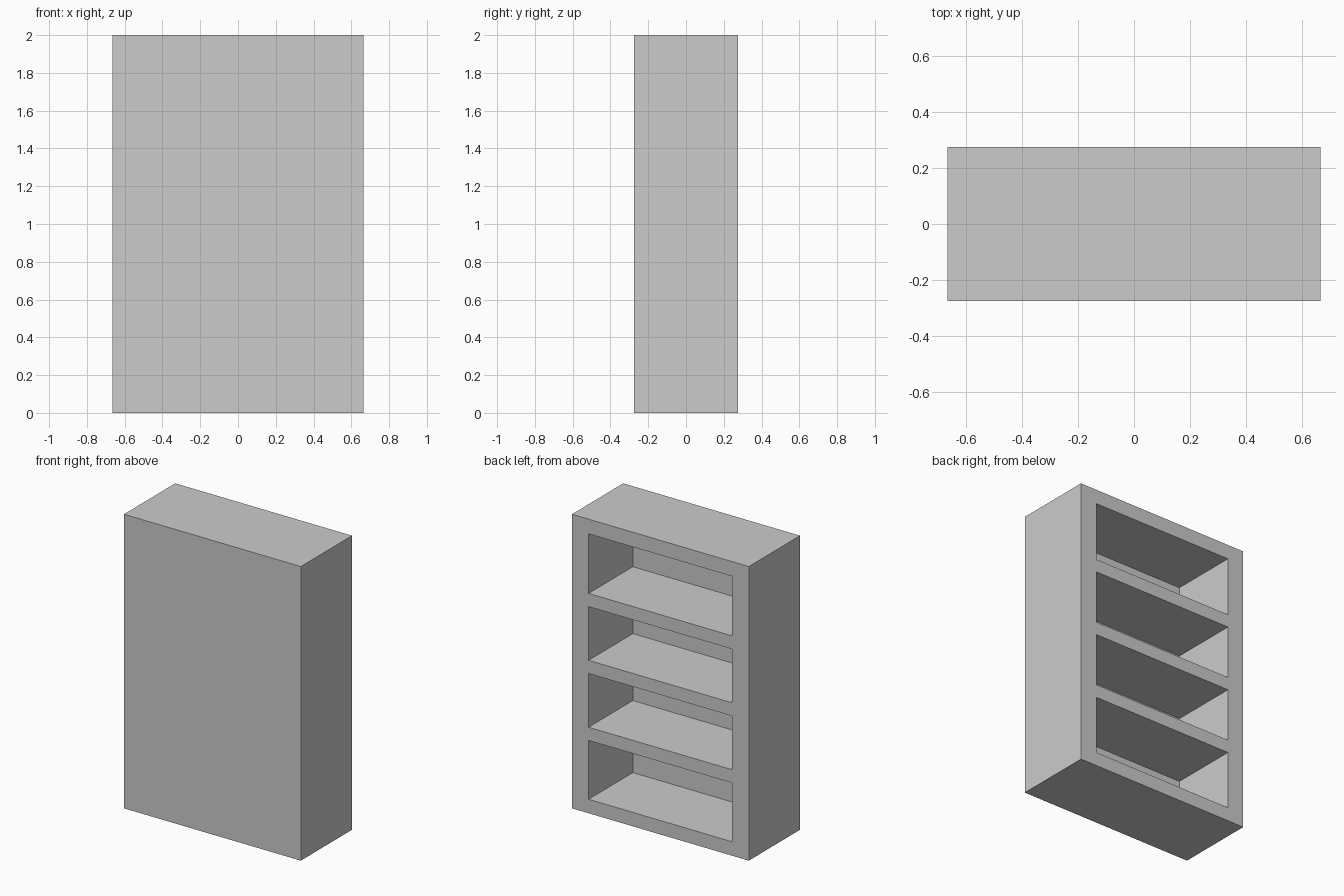
import bpy, bmesh

if "Cube" in bpy.data.objects:
    bpy.data.objects.remove(bpy.data.objects["Cube"])

W, D, H = 0.665, 0.275, 2.0     # half width, half depth, height
SPLIT = 0.045                   # seam between front and rear layers
E = 0.1                         # oversize so cutters clear the outer faces
L, R, T, B = -W - E, W + E, H + E, -E


def prism(name, pts, y0, y1):
    """Closed prism from an x-z outline, running from y0 to y1."""
    bm = bmesh.new()
    face = bm.faces.new([bm.verts.new((x, y0, z)) for x, z in pts])
    ext = bmesh.ops.extrude_face_region(bm, geom=[face])
    verts = [v for v in ext["geom"] if isinstance(v, bmesh.types.BMVert)]
    bmesh.ops.translate(bm, verts=verts, vec=(0, y1 - y0, 0))
    bmesh.ops.recalc_face_normals(bm, faces=bm.faces)
    me = bpy.data.meshes.new(name)
    bm.to_mesh(me)
    bm.free()
    ob = bpy.data.objects.new(name, me)
    bpy.context.collection.objects.link(ob)
    return ob


def rect(x0, x1, z0, z1):
    return [(x0, z0), (x1, z0), (x1, z1), (x0, z1)]


def boolean(ob, other, op):
    mod = ob.modifiers.new("cut", 'BOOLEAN')
    mod.operation, mod.object, mod.solver = op, other, 'EXACT'
    bpy.context.view_layer.objects.active = ob
    bpy.ops.object.modifier_apply(modifier=mod.name)


# Bookcase body: solid block with four compartments open to the rear
body = prism("bookcase_body", rect(-W, W, 0, H), -D, D)
for z0, z1 in [(0.095, 0.495), (0.585, 0.95), (1.04, 1.405), (1.495, 1.90)]:
    cutter = prism("compartment", rect(-0.54, 0.54, z0, z1), -0.20, D + E)
    boolean(body, cutter, 'DIFFERENCE')
    bpy.data.objects.remove(cutter)

# Front broken pieces, outlined by the seams on the front face
a, b, c, d = (0, 1.70), (0.09, 1.47), (-0.085, 0.96), (-0.015, 0.82)
e, f = (0.035, 0.19), (0, 0.105)
lo_l, lo_r = (L, 0.307), (R, 0.335)
front = {
    "front_upper_left": [(L, 1.70), a, (0, T), (L, T)],
    "front_upper_right": [a, b, (R, 1.47), (R, T), (0, T)],
    "front_middle_left": [lo_l, f, e, d, c, b, a, (L, 1.70)],
    "front_middle_right": [c, d, (R, 0.82), (R, 1.47), b],
    "front_lower_right": [e, lo_r, (R, 0.82), d],
    "front_base": [(L, B), (R, B), lo_r, e, f, lo_l],
}

# Rear broken pieces, stacked in two columns
rear = {}
for side, x0, x1, cuts in [("left", L, 0, [B, 0.74, 1.68, T]),
                           ("right", 0, R, [B, 0.53, 1.43, 1.70, 1.88, T])]:
    for i, (z0, z1) in enumerate(zip(cuts, cuts[1:])):
        rear[f"rear_{side}_{i + 1}"] = rect(x0, x1, z0, z1)

for outlines, y0, y1 in [(front, -D - E, SPLIT), (rear, SPLIT, D + E)]:
    for name, pts in outlines.items():
        boolean(prism(name, pts, y0, y1), body, 'INTERSECT')

bpy.data.objects.remove(body)
